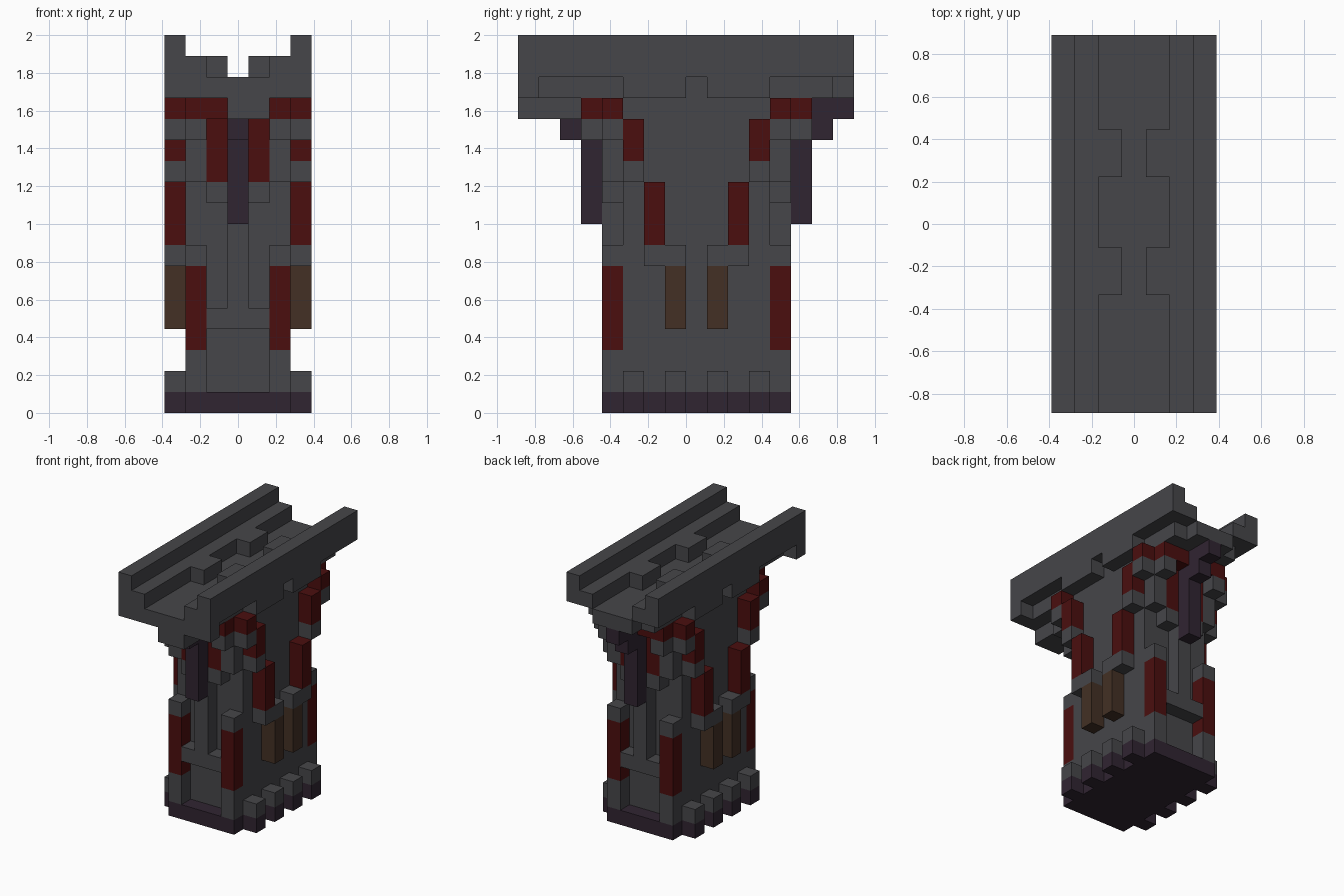
import bpy
import bmesh
from mathutils import Vector

cube = bpy.data.objects.get("Cube")
if cube:
    bpy.data.objects.remove(cube, do_unlink=True)

UNIT = 1 / 9                      # edge of one block
ORIGIN = Vector((3.5, 8, 0))      # block-grid point placed at the world origin
WIDTH = 7                         # grid size across x, for mirroring
PILLAR = 17                       # sum of the pillar's front and back, for mirroring


def material(name, colour):
    mat = bpy.data.materials.new(name)
    mat.use_nodes = True
    mat.diffuse_color = (*colour, 1)
    bsdf = next(n for n in mat.node_tree.nodes if n.type == "BSDF_PRINCIPLED")
    bsdf.inputs["Base Color"].default_value = (*colour, 1)
    return mat


stone = material("grey stone", (.061, .061, .067))
red = material("dark red", (.07, .0045, .0045))
plum = material("dark plum", (.03, .018, .031))
brown = material("brown", (.056, .03, .018))


def mirrored(boxes, sides, ends):
    """Add copies flipped across the width and/or the depth, without repeats."""
    result = set(boxes)
    if sides:
        result |= {((WIDTH - x[1], WIDTH - x[0]), y, z) for x, y, z in result}
    if ends:
        result |= {(x, (PILLAR - y[1], PILLAR - y[0]), z) for x, y, z in result}
    return sorted(result)


def part(name, mat, *boxes, sides=True, ends=True):
    """One object made of boxes given as x, y and z ranges in blocks."""
    bm = bmesh.new()
    for spans in mirrored(boxes, sides, ends):
        low, high = (Vector(corner) for corner in zip(*spans))
        verts = bmesh.ops.create_cube(bm, size=1)["verts"]
        for v in verts:
            spot = (low + high) / 2 + v.co * (high - low)
            v.co = (spot.x, spot.y, spot.z)
            v.co = (v.co - ORIGIN) * UNIT
    mesh = bpy.data.meshes.new(name)
    bm.to_mesh(mesh)
    bm.free()
    mesh.materials.append(mat)
    obj = bpy.data.objects.new(name, mesh)
    bpy.context.collection.objects.link(obj)
    return obj


# Foot of the pillar with small blocks along both sides
feet = (5, 7)
part("foot_slab", plum, ((1, 6), (4, 13), (0, 1)))
part("foot_block_bottoms", plum, *[((0, 1), (y, y + 1), (0, 1)) for y in feet])
part("foot_block_tops", stone, *[((0, 1), (y, y + 1), (1, 2)) for y in feet])

# Pillar core and its raised end details
part("pillar_core", stone, ((1, 6), (5, 12), (1, 15)))
part("corner_post_bases", stone, ((1, 2), (4, 5), (1, 3)))
part("corner_post_shafts", red, ((1, 2), (4, 5), (3, 7)))
part("corner_post_caps", stone, ((1, 2), (4, 5), (7, 8)))
part("end_ledge", stone, ((2, 5), (4, 5), (4, 5)))
part("end_fin", stone, ((3, 4), (4, 5), (5, 14)))

# Flared shoulders at the pillar ends
part("shoulder_posts", stone, ((1, 2), (4, 5), (11, 14)))
part("shoulder_brackets", stone, ((1, 2), (3, 4), (13, 14)))
part("inner_strip_feet", stone, ((2, 3), (4, 5), (10, 11)))
part("inner_strips", red, ((2, 3), (4, 5), (11, 14)))
part("shoulder_fill", stone, ((1, 6), (4, 5), (14, 15)))
part("shoulder_bands", red, ((1, 3), (3, 4), (14, 15)))
part("corner_bracket_caps", red, ((0, 1), (4, 5), (14, 15)))
part("corner_brackets", stone, ((0, 1), (4, 5), (13, 14)))

# Stepped strips running up both long sides
part("upper_strips", red, ((0, 1), (5, 6), (12, 14)))
part("upper_strip_feet", stone, ((0, 1), (5, 6), (11, 12)))
part("middle_strips", red, ((0, 1), (6, 7), (8, 11)))
part("middle_strip_feet", stone, ((0, 1), (6, 8), (7, 8)))
part("hanging_strips", brown, ((0, 1), (7, 8), (4, 7)))

# Hanging plum braces under the overhang
part("end_braces", plum, ((3, 4), (3, 4), (9, 14)), ((3, 4), (2, 3), (13, 14)))
part("front_overhang", stone, ((3, 5), (0, 3), (14, 15)),
     ((3, 4), (3, 4), (14, 15)), sides=False, ends=False)
part("back_overhang", plum, ((3, 4), (13, 16), (14, 15)), sides=False, ends=False)

# Channel-shaped deck on top
part("deck_floor", stone, ((1, 6), (0, 15), (15, 16)),
     ((2, 5), (15, 16), (15, 16)), ends=False)
part("deck_front_corners", stone, ((0, 1), (0, 1), (15, 16)), ends=False)
part("rail_supports", stone, ((0, 1), (5, 8), (15, 16)))
part("rails", stone, ((0, 1), (0, 16), (16, 18)), ends=False)
part("inner_steps", stone, ((1, 2), (0, 16), (16, 17)), ends=False)
part("step_blocks", stone, ((2, 3), (5, 7), (16, 17)))
